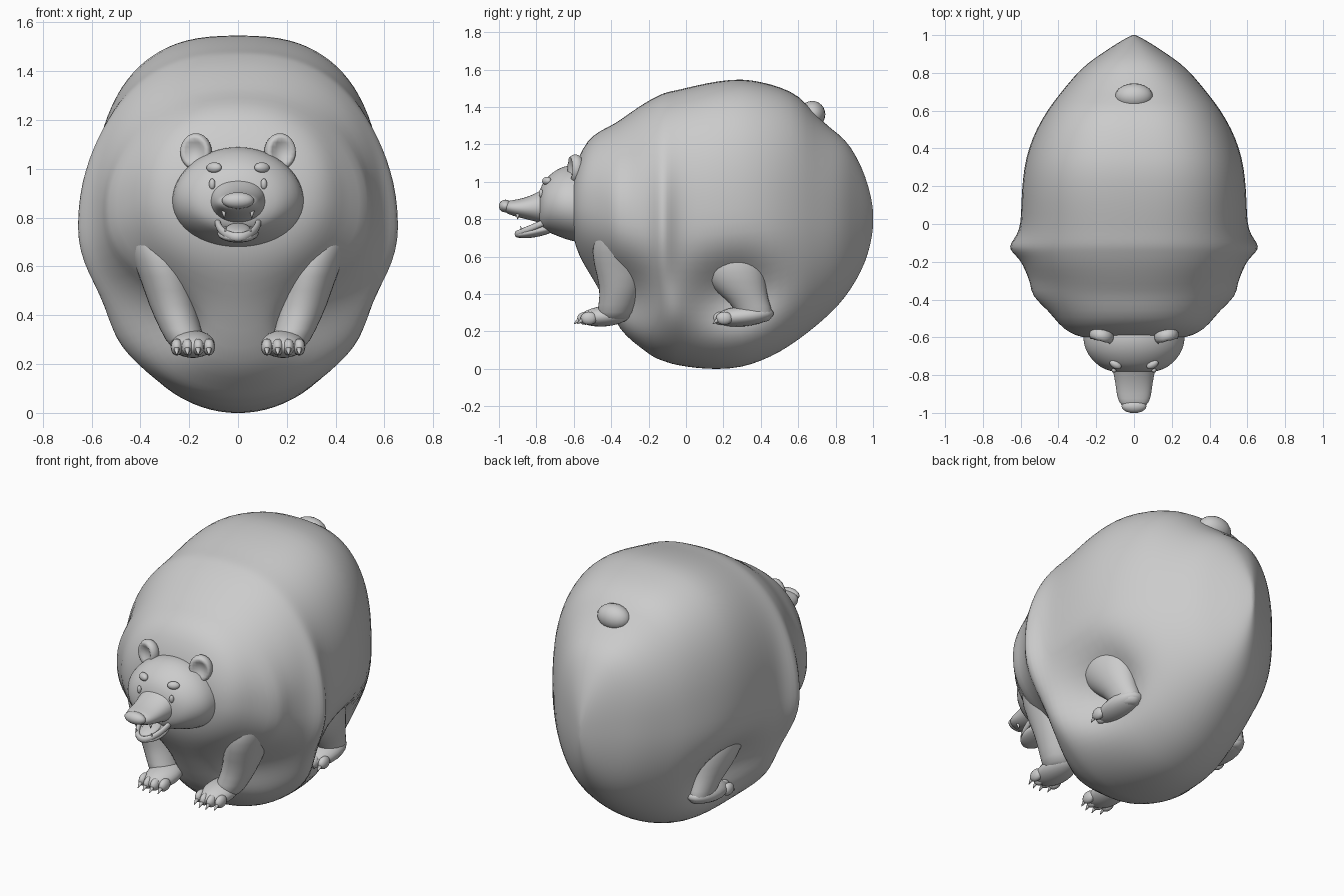
import bpy, bmesh, math
from mathutils import Vector, Matrix

if "Cube" in bpy.data.objects:
    bpy.data.objects.remove(bpy.data.objects["Cube"])

grey = bpy.data.materials.new("plain grey")
grey.diffuse_color = (0.6, 0.6, 0.6, 1)
grey.use_nodes = True
grey.node_tree.nodes["Principled BSDF"].inputs["Base Color"].default_value = grey.diffuse_color


def finish(name, bm, subsurf=0):
    bmesh.ops.recalc_face_normals(bm, faces=bm.faces)
    me = bpy.data.meshes.new(name)
    bm.to_mesh(me)
    bm.free()
    me.materials.append(grey)
    for p in me.polygons:
        p.use_smooth = True
    ob = bpy.data.objects.new(name, me)
    bpy.context.collection.objects.link(ob)
    if subsurf:
        mod = ob.modifiers.new("smooth", 'SUBSURF')
        mod.levels = mod.render_levels = subsurf
    return ob


def skin_rings(name, rings, bend=None):
    """Bridge a list of closed rings and cap both ends."""
    bm = bmesh.new()
    loops = [[bm.verts.new(p) for p in r] for r in rings]
    n = len(loops[0])
    for a, b in zip(loops, loops[1:]):
        for i in range(n):
            j = (i + 1) % n
            bm.faces.new((a[i], a[j], b[j], b[i]))
    for loop in (loops[0], loops[-1]):
        c = bm.verts.new(sum((v.co for v in loop), Vector()) / n)
        for i in range(n):
            bm.faces.new((loop[i], loop[(i + 1) % n], c))
    if bend:
        for v in bm.verts:
            bend(v.co)
    return finish(name, bm, 1)


def loft_y(name, stations, n=32, power=lambda y: 2.0, bend=None):
    """Stations: y, half width, bottom z, top z; power squares off the upper half."""
    rings = []
    for y, w, lo, hi in stations:
        ring = []
        for k in range(n):
            a = 2 * math.pi * k / n
            c, s = math.cos(a), math.sin(a)
            e = 2 / (power(y) if s > 0 else 2.0)
            ring.append(Vector((math.copysign(abs(c) ** e, c) * w, y,
                                (lo + hi) / 2 + math.copysign(abs(s) ** e, s) * (hi - lo) / 2)))
        rings.append(ring)
    return skin_rings(name, rings, bend)


def loft_z(name, stations, side, n=16):
    """Stations: x, y, z, x radius, y radius."""
    return skin_rings(name, [[Vector((side * (x + rx * math.cos(t)), y + ry * math.sin(t), z))
                              for t in [2 * math.pi * k / n for k in range(n)]]
                             for x, y, z, rx, ry in stations])


def ball(name, c, r, turn=0, pitch=0, dish=0, segs=20):
    bm = bmesh.new()
    bmesh.ops.create_uvsphere(bm, u_segments=segs, v_segments=segs // 2 + 2, radius=1)
    if dish:  # hollow the front of the ball
        for v in bm.verts:
            d = math.hypot(v.co.x, v.co.z)
            if v.co.y < 0 and d < 0.8:
                v.co.y += dish * (1 - (d / 0.8) ** 2)
    m = (Matrix.Translation(c) @ Matrix.Rotation(turn, 4, 'Z') @ Matrix.Rotation(pitch, 4, 'X')
         @ Matrix.Diagonal((*r, 1)))
    bmesh.ops.transform(bm, matrix=m, verts=bm.verts)
    return finish(name, bm)


def spike(name, base, tip, r):
    bm = bmesh.new()
    d = Vector(tip) - Vector(base)
    m = Matrix.Translation((Vector(base) + Vector(tip)) / 2) @ d.to_track_quat('Z', 'Y').to_matrix().to_4x4()
    bmesh.ops.create_cone(bm, cap_ends=True, segments=10, radius1=r, radius2=r * 0.15, depth=d.length, matrix=m)
    return finish(name, bm)


# Huge round body: side fold, shoulder, belly roll, tail seat, and hollows around the legs
def body_bend(co):
    def bump(y, z, sy, sz):
        return math.exp(-((co.y - y) / sy) ** 2 - ((co.z - z) / sz) ** 2)
    fold = bump(-0.12, 0.76, 0.05, 0.38)
    shoulder = bump(-0.37, 0.88, 0.06, 0.22)
    roll = bump(-0.05, 0.30, 0.08, 0.14)
    hip = bump(0.27, 0.40, 0.21, 0.17)
    arm = bump(-0.39, 0.37, 0.18, 0.18)
    co.x *= (1 + 0.10 * fold + 0.06 * shoulder + 0.10 * roll) * (1 - 0.40 * hip) * (1 - 0.58 * arm)


loft_y("body", [
    (-0.61, 0.20, 0.76, 0.98), (-0.60, 0.28, 0.69, 1.05), (-0.575, 0.345, 0.61, 1.13),
    (-0.53, 0.40, 0.53, 1.22), (-0.46, 0.45, 0.42, 1.275), (-0.38, 0.52, 0.25, 1.31),
    (-0.32, 0.535, 0.17, 1.355), (-0.24, 0.58, 0.11, 1.41), (-0.19, 0.598, 0.07, 1.44),
    (-0.15, 0.606, 0.05, 1.46), (-0.12, 0.607, 0.04, 1.475), (-0.08, 0.607, 0.025, 1.485),
    (-0.03, 0.605, 0.015, 1.495), (0.05, 0.60, 0.002, 1.515), (0.17, 0.598, -0.006, 1.54),
    (0.30, 0.585, 0.005, 1.553), (0.40, 0.56, 0.04, 1.535), (0.50, 0.52, 0.085, 1.51),
    (0.61, 0.455, 0.16, 1.46), (0.68, 0.40, 0.215, 1.37), (0.78, 0.32, 0.30, 1.28),
    (0.85, 0.25, 0.38, 1.23), (0.91, 0.16, 0.47, 1.14), (0.96, 0.085, 0.57, 1.03),
    (0.99, 0.03, 0.68, 0.92), (1.0, 0.01, 0.75, 0.85)], n=48,
    power=lambda y: 2.2 + 0.45 * max(0, min(1, (y + 0.5) / 0.7, (1 - y) / 0.4)), bend=body_bend)

# Stub tail
ball("tail", (0, 0.675, 1.36), (0.1, 0.07, 0.072))


# Head with cheeks wider than the crown, and upper muzzle
def cheeks(co):
    co.x *= 1 - 0.35 * (co.z - 0.86)


loft_y("head", [
    (-0.50, 0.27, 0.66, 1.07), (-0.58, 0.275, 0.675, 1.095), (-0.64, 0.27, 0.69, 1.088),
    (-0.69, 0.25, 0.71, 1.068), (-0.74, 0.205, 0.73, 1.03), (-0.77, 0.16, 0.75, 0.99),
    (-0.79, 0.08, 0.78, 0.93)], n=28, bend=cheeks)
loft_y("muzzle", [
    (-0.70, 0.13, 0.75, 1.0), (-0.78, 0.112, 0.78, 0.95), (-0.84, 0.10, 0.795, 0.922),
    (-0.90, 0.093, 0.81, 0.905), (-0.95, 0.08, 0.825, 0.90), (-0.97, 0.05, 0.84, 0.885)],
    n=20, power=lambda y: 2.2)
ball("nose", (0, -0.965, 0.87), (0.066, 0.036, 0.034))

# Open lower jaw: floor, raised lip, tongue
ball("jaw_floor", (0, -0.80, 0.735), (0.085, 0.115, 0.03), pitch=0.2)
lip = []
for k in range(15):
    t = math.pi * k / 14
    c = Vector((0.085 * math.cos(t), -0.74 - 0.165 * math.sin(t), 0.79 - 0.07 * math.sin(t)))
    out = Vector((math.cos(t), -math.sin(t) * 0.6, 0)).normalized()
    lip.append([c + out * 0.014 * math.cos(a) + Vector((0, 0, 0.02 * math.sin(a)))
                for a in [2 * math.pi * i / 8 for i in range(8)]])
skin_rings("jaw_lip", lip)
ball("tongue", (0, -0.82, 0.752), (0.05, 0.08, 0.018), pitch=0.25)

for s, side in ((1, "left"), (-1, "right")):
    # Teeth
    spike(side + "_lower_fang", (s * 0.048, -0.875, 0.73), (s * 0.05, -0.885, 0.762), 0.010)
    spike(side + "_upper_fang", (s * 0.058, -0.90, 0.83), (s * 0.056, -0.90, 0.797), 0.011)

    # Ears, eyes and brow spots
    ball(side + "_ear", (s * 0.172, -0.592, 1.07), (0.066, 0.052, 0.076), turn=s * 0.25, dish=0.85)
    ball(side + "_brow", (s * 0.098, -0.745, 1.005), (0.034, 0.02, 0.022), turn=s * 0.5, pitch=-0.5)
    ball(side + "_eye", (s * 0.106, -0.775, 0.938), (0.013, 0.012, 0.022), turn=s * 0.5)

    # Front leg and paw
    loft_z(side + "_front_leg", [
        (0.36, -0.30, 0.82, 0.12, 0.15), (0.335, -0.33, 0.68, 0.125, 0.18),
        (0.295, -0.345, 0.56, 0.11, 0.155), (0.27, -0.345, 0.44, 0.098, 0.115),
        (0.235, -0.37, 0.34, 0.085, 0.10), (0.20, -0.39, 0.26, 0.08, 0.09)], s)
    # Hind leg
    loft_z(side + "_hind_leg", [
        (0.35, 0.20, 0.68, 0.10, 0.17), (0.37, 0.225, 0.57, 0.13, 0.20),
        (0.37, 0.26, 0.46, 0.11, 0.17), (0.365, 0.33, 0.37, 0.08, 0.11),
        (0.36, 0.37, 0.30, 0.07, 0.10), (0.36, 0.37, 0.25, 0.06, 0.085)], s)

    # Paws with four toes and claws each
    for label, px, py, length in (("front", 0.185, -0.43, 0.14), ("hind", 0.355, 0.31, 0.16)):
        ball(f"{side}_{label}_paw", (s * px, py, 0.282), (0.09, length, 0.055), pitch=0.1)
        for i in range(4):
            u = (i - 1.5) / 1.5
            x = s * (px + 0.066 * u)
            y = py - length * 0.78 + 0.02 * u * u
            ball(f"{side}_{label}_toe_{i + 1}", (x, y, 0.27), (0.025, 0.045, 0.035), segs=12)
            spike(f"{side}_{label}_claw_{i + 1}", (x, y - 0.03, 0.265), (x, y - 0.062, 0.24), 0.014)
